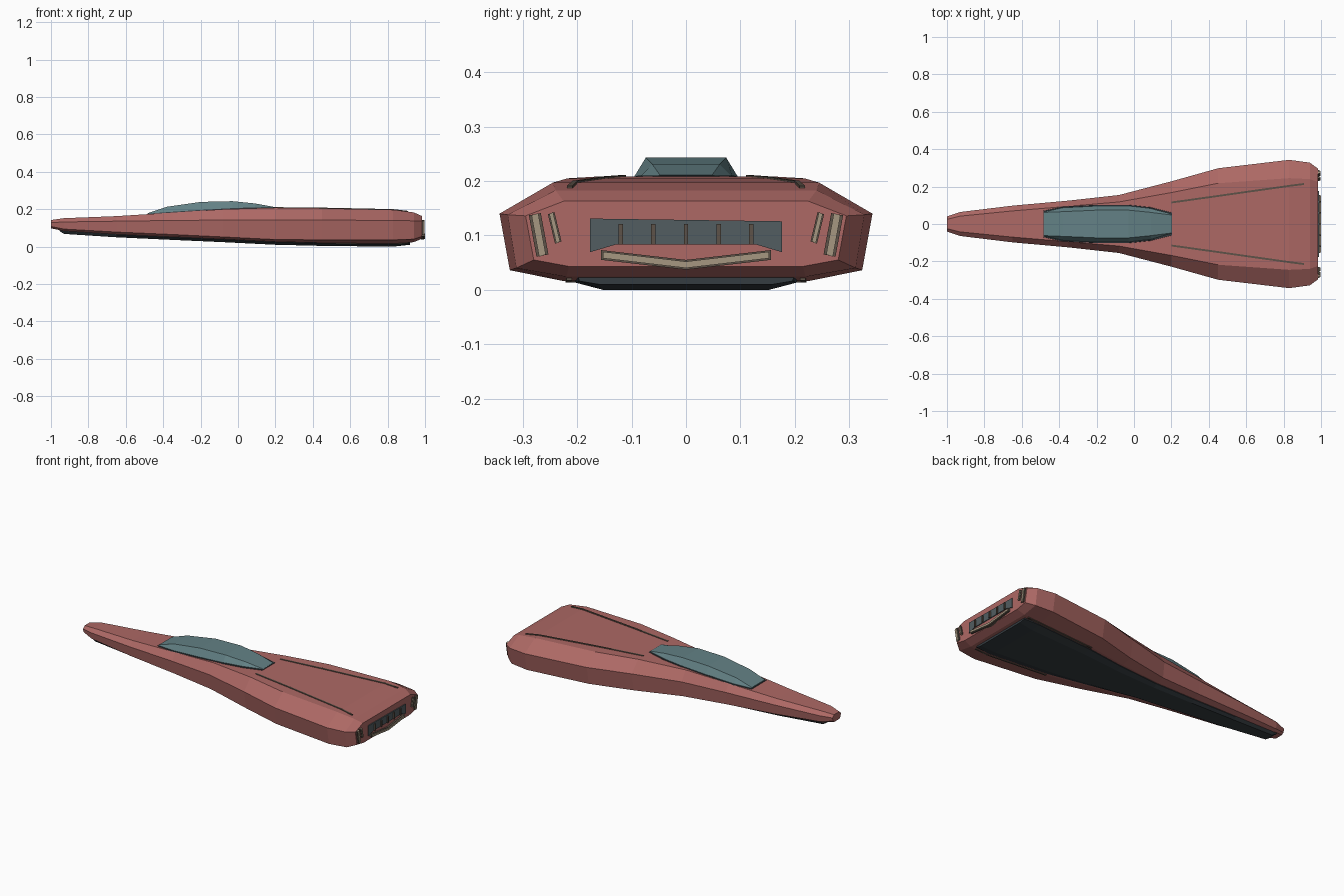
import bpy, bmesh, math
from mathutils import Vector


def material(name, rgb):
    m = bpy.data.materials.new(name)
    m.diffuse_color = (*rgb, 1)
    return m


RED = material("dusty red", (0.42, 0.14, 0.13))
TEAL = material("canopy teal", (0.125, 0.22, 0.235))
DARK = material("underside charcoal", (0.035, 0.045, 0.052))
VENT = material("vent grey", (0.085, 0.11, 0.12))
TAN = material("trim tan", (0.38, 0.31, 0.22))
BROWN = material("trim brown", (0.11, 0.085, 0.065))


def finish(name, bm, mat):
    bmesh.ops.recalc_face_normals(bm, faces=bm.faces)
    me = bpy.data.meshes.new(name)
    bm.to_mesh(me)
    bm.free()
    me.materials.append(mat)
    ob = bpy.data.objects.new(name, me)
    bpy.context.collection.objects.link(ob)
    return ob


def loft(name, sections, mat):
    """Sections are (x, [(y, z) ...]) half outlines from top to bottom, mirrored in y."""
    bm = bmesh.new()
    rings = []
    for x, half in sections:
        pts = half + [(-y, z) for y, z in reversed(half)]
        rings.append([bm.verts.new((x, y, z)) for y, z in pts])
    n = len(rings[0])
    for a, b in zip(rings, rings[1:]):
        for i in range(n):
            j = (i + 1) % n
            bm.faces.new((a[i], a[j], b[j], b[i]))
    bm.faces.new(rings[0])
    bm.faces.new(rings[-1])
    return finish(name, bm, mat)


def prism(name, outline, x0, x1, mat):
    """Extrude a (y, z) outline along x."""
    bm = bmesh.new()
    f = bm.faces.new([bm.verts.new((x0, y, z)) for y, z in outline])
    r = bmesh.ops.extrude_face_region(bm, geom=[f])
    vs = [v for v in r["geom"] if isinstance(v, bmesh.types.BMVert)]
    bmesh.ops.translate(bm, verts=vs, vec=(x1 - x0, 0, 0))
    return finish(name, bm, mat)


def rail(name, points, width, height, mat):
    """Flat strip following points along a surface."""
    bm = bmesh.new()
    rings = []
    for p in points:
        rings.append([bm.verts.new((p[0], p[1] + dy * width / 2, p[2] + dz * height / 2))
                      for dy, dz in ((-1, -1), (1, -1), (1, 1), (-1, 1))])
    for a, b in zip(rings, rings[1:]):
        for i in range(4):
            j = (i + 1) % 4
            bm.faces.new((a[i], a[j], b[j], b[i]))
    bm.faces.new(rings[0])
    bm.faces.new(rings[-1])
    return finish(name, bm, mat)


# Hull: x, top half-width, top z, ridge half-width, ridge z, low half-width, low z, bottom half-width, bottom z
HULL = [
    (-1.00, 0.025, 0.142, 0.040, 0.128, 0.036, 0.108, 0.024, 0.098),
    (-0.93, 0.042, 0.152, 0.064, 0.132, 0.058, 0.094, 0.042, 0.084),
    (-0.65, 0.070, 0.163, 0.098, 0.136, 0.090, 0.078, 0.066, 0.066),
    (-0.35, 0.095, 0.182, 0.125, 0.140, 0.115, 0.065, 0.084, 0.052),
    (-0.08, 0.118, 0.200, 0.155, 0.142, 0.143, 0.052, 0.102, 0.040),
    (0.20, 0.168, 0.208, 0.228, 0.143, 0.210, 0.038, 0.145, 0.026),
    (0.45, 0.218, 0.205, 0.298, 0.142, 0.278, 0.036, 0.190, 0.020),
    (0.83, 0.245, 0.197, 0.343, 0.140, 0.324, 0.036, 0.225, 0.016),
    (0.94, 0.240, 0.183, 0.328, 0.138, 0.312, 0.040, 0.220, 0.024),
    (0.985, 0.225, 0.163, 0.295, 0.136, 0.280, 0.055, 0.215, 0.043),
]
loft("hull", [(s[0], [(s[1], s[2]), (s[3], s[4]), (s[5], s[6]), (s[7], s[8])])
              for s in HULL], RED)

# Dark underside pan, tapered at both ends
belly = []
for s in HULL[1:8]:
    belly.append((s[0], [(s[7] * 0.93, s[8] + 0.006), (s[7] * 0.90, s[8] - 0.003),
                         (s[7] * 0.68, s[8] - 0.016)]))
belly.insert(0, (-0.955, [(0.034, 0.092), (0.033, 0.087), (0.028, 0.084)]))
belly.append((0.92, [(0.200, 0.027), (0.196, 0.016), (0.160, 0.010)]))
loft("underside_pan", belly, DARK)

# Canopy: x, base half-width, base z, top half-width, top z
CANOPY = [
    (-0.48, 0.068, 0.172, 0.062, 0.180),
    (-0.38, 0.090, 0.180, 0.066, 0.213),
    (-0.20, 0.099, 0.192, 0.074, 0.239),
    (-0.03, 0.099, 0.202, 0.074, 0.243),
    (0.09, 0.086, 0.206, 0.062, 0.231),
    (0.20, 0.058, 0.206, 0.048, 0.211),
]
loft("canopy", [(x, [(tw, tz), (bw, bz), (bw * 0.9, bz - 0.02)])
                for x, bw, bz, tw, tz in CANOPY], TEAL)
loft("canopy_rim", [(x + 0.004 * (1 if x > 0 else -1) * (abs(x) > 0.15),
                     [(bw + 0.002, bz + 0.004), (bw + 0.004, bz - 0.004), (bw, bz - 0.02)])
                    for x, bw, bz, tw, tz in CANOPY], DARK)

# Mirrored deck strips, rear light bars and underside rails
for sign, side in ((1, "left"), (-1, "right")):
    rail(f"deck_strip_{side}", [(0.20, sign * 0.115, 0.208), (0.45, sign * 0.150, 0.2055),
                                (0.83, sign * 0.204, 0.1975), (0.91, sign * 0.214, 0.188)],
         0.010, 0.006, BROWN)
    rail(f"underside_rail_{side}", [(0.45, sign * 0.186, 0.020), (0.83, sign * 0.217, 0.017),
                                    (0.91, sign * 0.215, 0.021)], 0.010, 0.008, BROWN)
    for tag, top, low, w in (("outer", (0.278, 0.138), (0.264, 0.064), 0.022),
                             ("inner", (0.248, 0.140), (0.235, 0.088), 0.012)):
        (ty, tz), (ly, lz) = top, low
        for k, (f, x1, mat) in enumerate(((0.5, 0.993, BROWN), (0.28, 0.996, TAN))):
            prism(f"rear_light_{tag}_{side}_{k}",
                  [(sign * (ty - w * f), tz + 0.003), (sign * (ty + w * f), tz - 0.001),
                   (sign * (ly + w * f), lz - 0.003), (sign * (ly - w * f), lz + 0.001)],
                  0.975, x1, mat)

# Rear vent with slats
prism("rear_vent", [(-0.177, 0.131), (0.177, 0.126), (0.177, 0.069), (0.130, 0.083),
                    (-0.130, 0.083), (-0.177, 0.069)], 0.981, 0.990, VENT)
for i in range(5):
    y = (i - 2) * 0.06
    prism(f"vent_slat_{i + 1}", [(y - 0.004, 0.083), (y + 0.004, 0.083),
                                 (y + 0.004, 0.121), (y - 0.004, 0.121)], 0.984, 0.998, BROWN)

# Chevron bumper under the vent: brown backing with a tan face
for name, w, h, x1, mat in (("bumper_backing", 0.156, 0.009, 0.995, BROWN),
                            ("bumper_face", 0.153, 0.006, 1.0, TAN)):
    prism(name, [(-w, 0.064 + h), (0, 0.046 + h), (w, 0.064 + h),
                 (w, 0.064 - h), (0, 0.046 - h), (-w, 0.064 - h)], 0.978, x1, mat)
